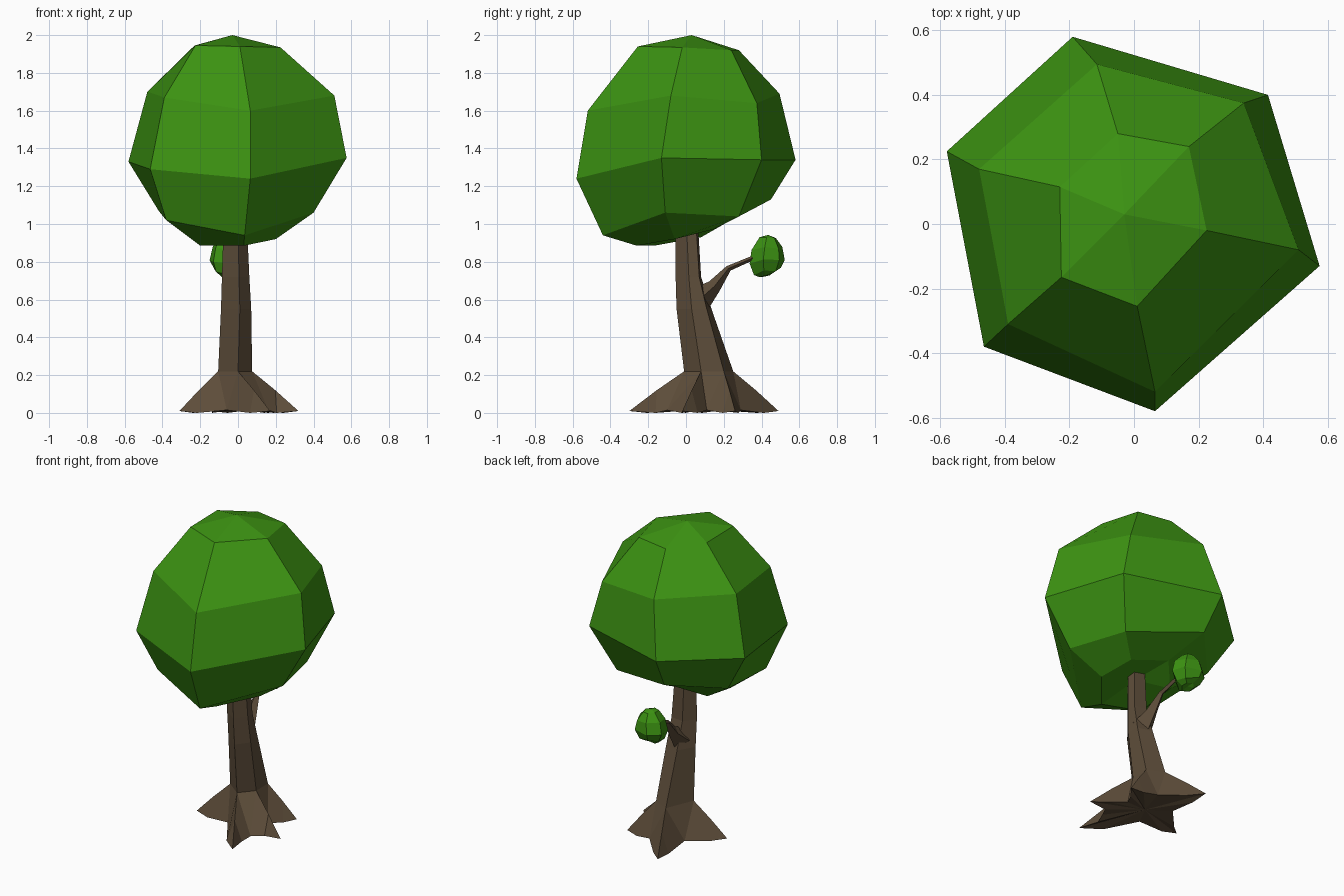
import bpy, bmesh
from mathutils import Vector

if "Cube" in bpy.data.objects:
    bpy.data.objects.remove(bpy.data.objects["Cube"])


def material(name, rgb):
    m = bpy.data.materials.new(name)
    m.diffuse_color = (*rgb, 1)
    m.use_nodes = True
    m.node_tree.nodes["Principled BSDF"].inputs["Base Color"].default_value = m.diffuse_color
    return m


def finish(bm, name, mat):
    bmesh.ops.recalc_face_normals(bm, faces=bm.faces)
    me = bpy.data.meshes.new(name)
    bm.to_mesh(me)
    bm.free()
    me.materials.append(mat)
    ob = bpy.data.objects.new(name, me)
    bpy.context.collection.objects.link(ob)
    return ob


def loft(bm, rings):
    for a, b in zip(rings, rings[1:]):
        n = len(a)
        for i in range(n):
            j = (i + 1) % n
            bm.faces.new((a[i], a[j], b[j], b[i]))


def fan(bm, ring, point):
    c = bm.verts.new(point)
    for i in range(len(ring)):
        bm.faces.new((ring[i], ring[(i + 1) % len(ring)], c))


leaf = material("leaf green", (0.045, 0.29, 0.006))
bark = material("bark brown", (0.11, 0.074, 0.042))

# Six-sided uneven leaf ball: rings from top to bottom
LEAF_RINGS = [
    [(-.05, .28, 1.92), (.17, .24, 1.92), (.225, -.02, 1.935), (.01, -.255, 1.94), (-.225, -.165, 1.945), (-.23, .115, 1.945)],
    [(-.115, .495, 1.69), (.34, .375, 1.64), (.51, -.08, 1.68), (.065, -.52, 1.60), (-.39, -.31, 1.67), (-.48, .17, 1.70)],
    [(-.19, .58, 1.34), (.415, .40, 1.34), (.575, -.13, 1.35), (.065, -.58, 1.24), (-.465, -.38, 1.29), (-.58, .225, 1.33)],
    [(-.16, .45, 1.13), (.30, .28, 1.04), (.40, -.11, 1.06), (.035, -.44, .94), (-.38, -.28, 1.02), (-.42, .17, 1.07)],
    [(-.08, .22, 1.01), (.14, .14, .97), (.20, -.06, .92), (.03, -.26, .885), (-.20, -.17, .885), (-.21, .08, .93)],
]


def leaf_ball(name, centre, scale):
    bm = bmesh.new()
    mid = Vector((0, 0, 1.44))

    def place(p):
        d = Vector(p) - mid
        return Vector(centre) + Vector([d[k] * scale[k] for k in range(3)])
    rings = [[bm.verts.new(place(p)) for p in r] for r in LEAF_RINGS]
    loft(bm, rings)
    fan(bm, rings[0], place((-.03, .03, 2.0)))
    fan(bm, rings[-1], place((-.01, 0, .95)))
    finish(bm, name, leaf)


leaf_ball("crown", (0, 0, 1.44), (1, 1, 1))
leaf_ball("small_leaf_ball", (-.05, .43, .83), (.173, .16, .2))

# Trunk: five-sided, leaning; corner order follows the roots
LEVELS = [
    (.22, [(-.105, .07), (0, -.01), (.075, .08), (.075, .20), (-.03, .25)]),
    (.55, [(-.09, .03), (.01, -.05), (.07, .03), (.065, .11), (-.03, .135)]),
    (.72, [(-.085, .01), (.005, -.055), (.06, .015), (.055, .07), (-.03, .08)]),
    (1.05, [(-.075, 0), (0, -.055), (.045, 0), (.04, .05), (-.03, .06)]),
]
bm = bmesh.new()
rings = [[bm.verts.new((x, y, z)) for x, y in pts] for z, pts in LEVELS]
loft(bm, rings)
bm.faces.new(rings[-1])

# Roots: a ridge from each trunk corner down to a pointed tip
TIPS = [(-.31, .02), (.17, -.30), (.32, -.02), (.24, .26), (-.14, .49)]
CROTCHES = [(-.06, -.02), (.16, -.10), (.14, .11), (.06, .29), (-.13, .20)]
crotch = [bm.verts.new((x, y, .015)) for x, y in CROTCHES]
outline = []
for i, tip in enumerate(TIPS):
    c, before, after = rings[0][i], crotch[i - 1], crotch[i]
    t = Vector((*tip, .01))
    d = (t - Vector((c.co.x, c.co.y, .01))).normalized()
    side = Vector((-d.y, d.x, 0)) * .045
    ridge = bm.verts.new(c.co.lerp(t, .5) + Vector((0, 0, .005)))
    foot = c.co.lerp(t, .6)
    foot.z = 0
    f1, f2 = bm.verts.new(foot - side), bm.verts.new(foot + side)
    tv = bm.verts.new(t)
    bm.faces.new((c, before, f1, ridge))
    bm.faces.new((c, ridge, f2, after))
    bm.faces.new((ridge, f1, tv))
    bm.faces.new((ridge, tv, f2))
    bm.faces.new((c, after, rings[0][(i + 1) % 5]))
    outline += [f1, tv, f2, after]
fan(bm, outline, (0, .1, .02))
finish(bm, "trunk_and_roots", bark)

# Branch: tapered four-sided limb leaving the back of the trunk
bm = bmesh.new()
PATH = [(-.005, .07, .60, .07), (-.01, .15, .67, .038), (-.02, .225, .765, .016), (-.045, .40, .84, .012)]
rings = []
for x, y, z, r in PATH:
    n = Vector((0, -.7, .7)) * r
    s = Vector((r, 0, 0))
    rings.append([bm.verts.new(Vector((x, y, z)) + o) for o in (n, s, -n, -s)])
loft(bm, rings)
bm.faces.new(rings[0])
bm.faces.new(rings[-1])
finish(bm, "branch", bark)
